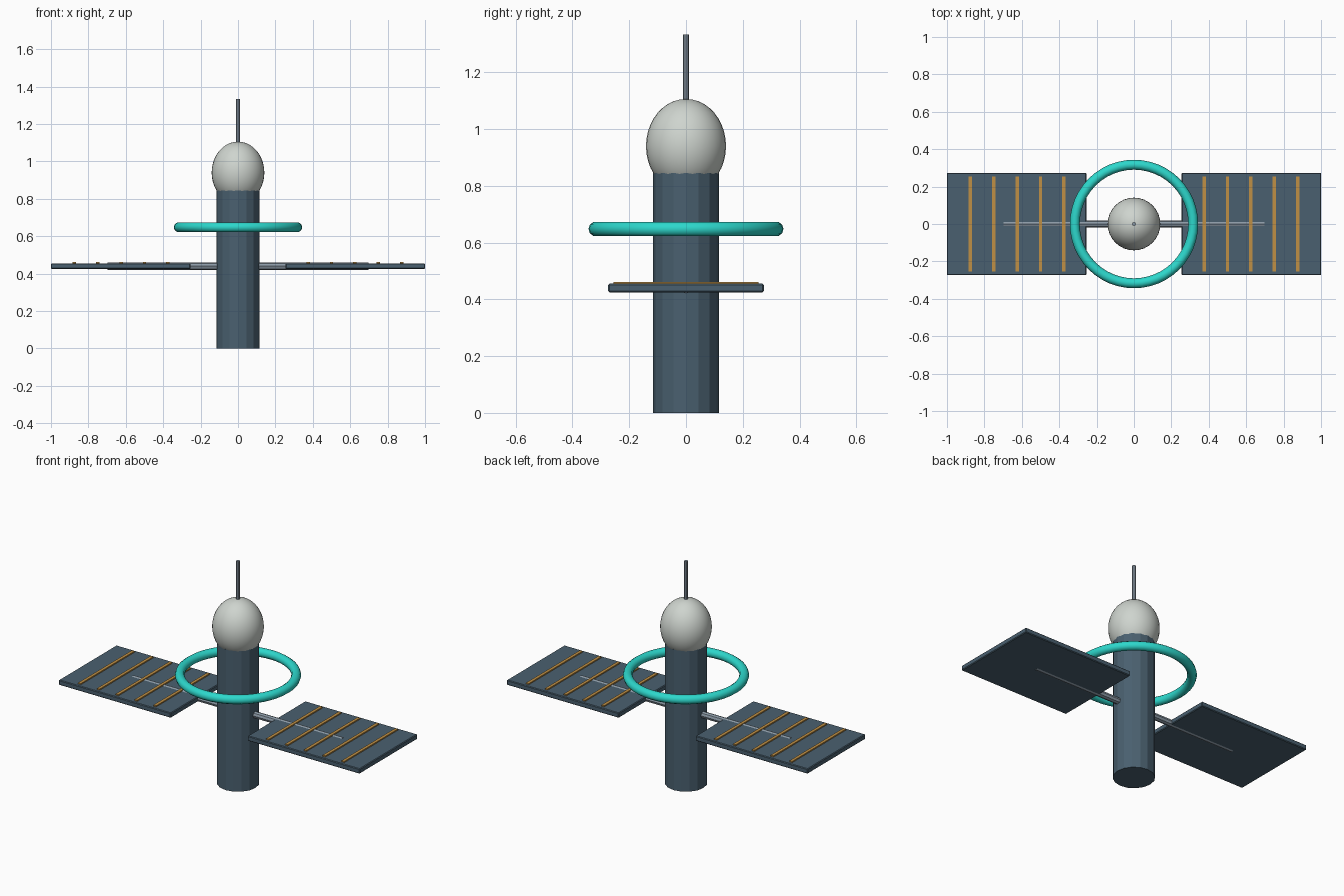
import bpy, math

if "Cube" in bpy.data.objects:
    bpy.data.objects.remove(bpy.data.objects["Cube"])


def material(name, rgb):
    m = bpy.data.materials.new(name)
    m.diffuse_color = (*rgb, 1)
    m.use_nodes = True
    m.node_tree.nodes["Principled BSDF"].inputs["Base Color"].default_value = m.diffuse_color
    return m


SLATE = material("slate blue", (0.068, 0.117, 0.16))
STEEL = material("light steel", (0.26, 0.32, 0.38))
PEARL = material("pearl grey", (0.62, 0.66, 0.62))
TEAL = material("teal", (0.026, 0.68, 0.6))
GOLD = material("gold", (0.53, 0.28, 0.06))


def finish(name, mat, smooth=None):
    ob = bpy.context.object
    ob.name = name
    ob.data.materials.append(mat)
    bpy.ops.object.transform_apply(location=False, rotation=True, scale=True)
    if smooth:
        bpy.ops.object.shade_smooth_by_angle(angle=math.radians(smooth))
    return ob


def box(name, loc, size, mat, bevel=0):
    bpy.ops.mesh.primitive_cube_add(size=1, location=loc)
    bpy.context.object.scale = size
    ob = finish(name, mat)
    if bevel:
        b = ob.modifiers.new("soft edges", 'BEVEL')
        b.width, b.segments = bevel, 1
    return ob


def tube(name, loc, radius, length, sides, mat, rot=(0, 0, 0)):
    bpy.ops.mesh.primitive_cylinder_add(vertices=sides, radius=radius, depth=length,
                                        location=loc, rotation=rot)
    return finish(name, mat)


# Central body column
tube("body", (0, 0, 0.4225), 0.116, 0.845, 16, SLATE)

# Egg-shaped dome seated on the column
bpy.ops.mesh.primitive_uv_sphere_add(segments=32, ring_count=20, radius=1, location=(0, 0, 0.94))
bpy.context.object.scale = (0.141, 0.141, 0.166)
finish("dome", PEARL, 60)

# Antenna mast
tube("antenna", (0, 0, 1.2), 0.011, 0.266, 8, STEEL)

# Floating ring
bpy.ops.mesh.primitive_torus_add(major_radius=0.317, minor_radius=0.0265, major_segments=48,
                                 minor_segments=10, location=(0, 0, 0.648))
finish("ring", TEAL, 60)

# Cross boom carrying the panels
tube("boom", (0, 0, 0.44), 0.0195, 1.394, 8, STEEL, (0, math.pi / 2, 0))

# Panels with raised gold strips on each side
for side, label in ((-1, "left"), (1, "right")):
    box(f"{label}_panel", (side * 0.6275, 0, 0.44), (0.745, 0.548, 0.03), SLATE, 0.004)
    for i in range(5):
        box(f"{label}_panel_strip_{i + 1}", (side * (0.375 + 0.125 * i), 0, 0.458),
            (0.018, 0.51, 0.008), GOLD)
